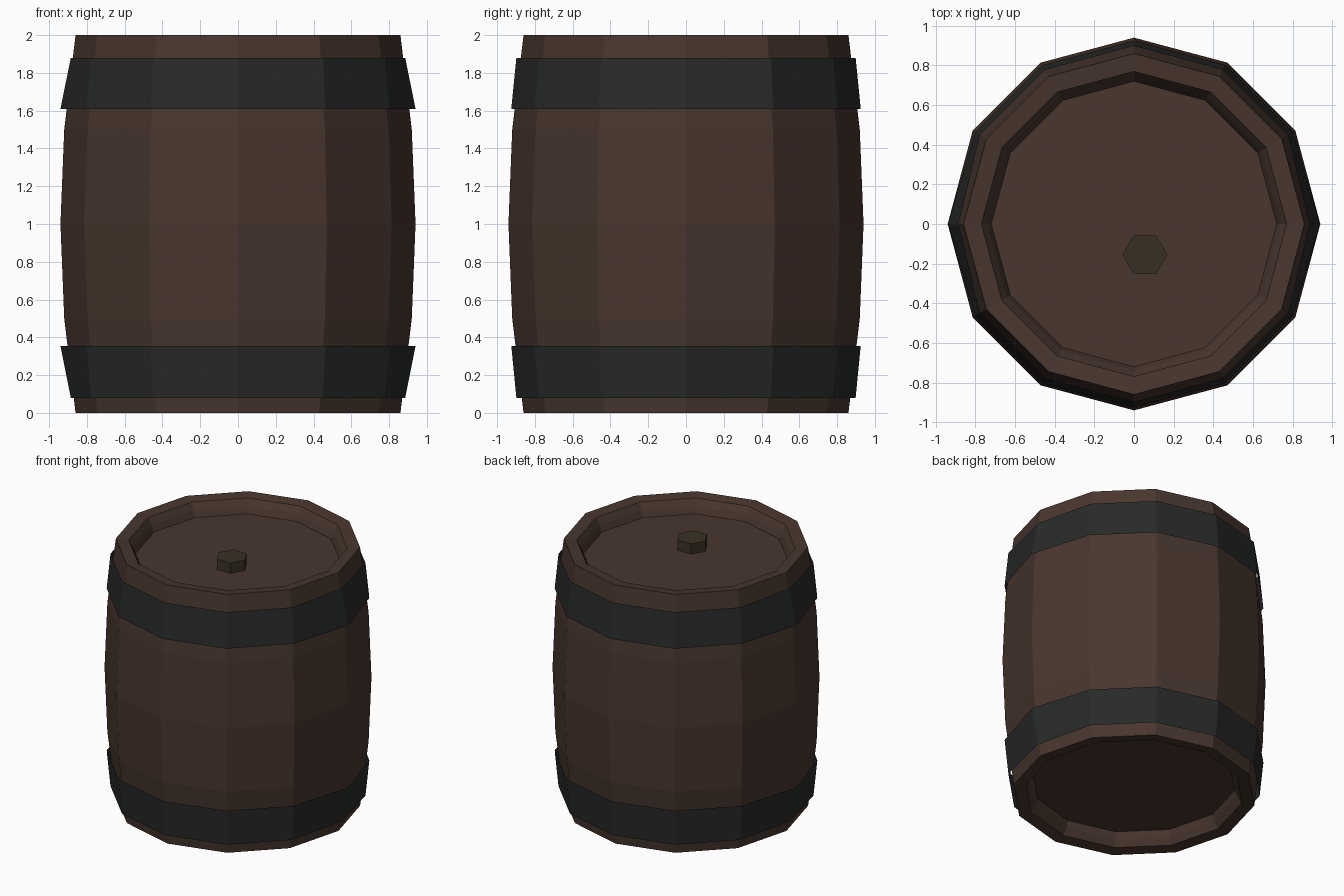
import bpy, bmesh
from math import cos, sin, tau

if "Cube" in bpy.data.objects:
    bpy.data.objects.remove(bpy.data.objects["Cube"])

SIDES = 12


def material(name, rgb):
    m = bpy.data.materials.new(name)
    m.diffuse_color = (*rgb, 1)
    m.use_nodes = True
    m.node_tree.nodes["Principled BSDF"].inputs["Base Color"].default_value = m.diffuse_color
    return m


WOOD = material("dark_wood", (0.065, 0.037, 0.027))
IRON = material("dark_iron", (0.021, 0.023, 0.022))
CORK = material("bung_wood", (0.040, 0.030, 0.018))


def lathe(name, profile, mat, sides=SIDES, centre=(0, 0), cap_start=False, cap_end=False, side_radii=None):
    """Spin an (r, z) profile into flat-sided rings; side_radii overrides r at the +-x corners."""
    bm = bmesh.new()
    rings = []
    for j, (r, z) in enumerate(profile):
        ring = []
        for i in range(sides):
            a = tau * i / sides
            rad = side_radii[j] if side_radii and i % (sides // 2) == 0 else r
            ring.append(bm.verts.new((centre[0] + rad * cos(a), centre[1] + rad * sin(a), z)))
        rings.append(ring)
    for lo, hi in zip(rings, rings[1:]):
        for i in range(sides):
            k = (i + 1) % sides
            bm.faces.new((lo[i], lo[k], hi[k], hi[i]))
    if cap_start:
        bm.faces.new(rings[0][::-1])
    if cap_end:
        bm.faces.new(rings[-1])
    me = bpy.data.meshes.new(name)
    bm.to_mesh(me)
    bm.free()
    me.materials.append(mat)
    ob = bpy.data.objects.new(name, me)
    bpy.context.collection.objects.link(ob)
    return ob


# Barrel body: recessed bottom, bulging staves, recessed lid (profile mirrored about z = 1)
half = [(0.72, 0.11), (0.74, 0.06), (0.77, 0.01), (0.86, 0.0), (0.92, 0.5)]
profile = half + [(0.94, 1.0)] + [(r, 2 - z) for r, z in reversed(half)]
lathe("barrel_body", profile, WOOD, cap_start=True, cap_end=True)

# Iron hoops, slightly sprung outwards at the two side corners
lathe("lower_hoop", [(0.898, 0.08), (0.925, 0.355)], IRON, side_radii=(0.885, 0.94))
lathe("upper_hoop", [(0.925, 1.61), (0.898, 1.88)], IRON, side_radii=(0.94, 0.885))

# Hexagonal bung in the lid
lathe("bung", [(0.113, 1.88), (0.113, 1.97)], CORK, sides=6, centre=(0.055, -0.155),
      cap_start=True, cap_end=True)
